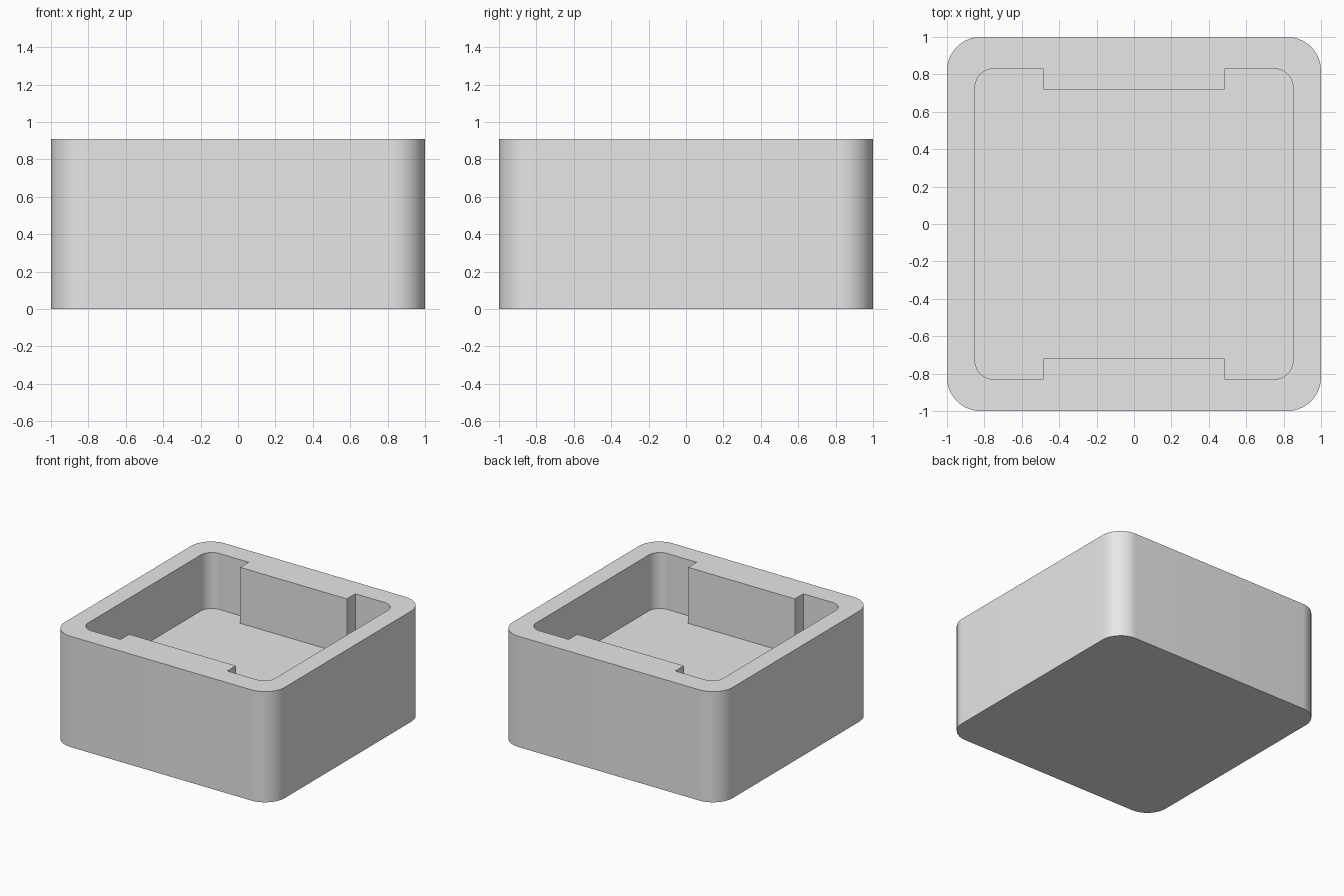
import bpy
import bmesh
from math import cos, sin, pi, radians

if "Cube" in bpy.data.objects:
    bpy.data.objects.remove(bpy.data.objects["Cube"])

HEIGHT, FLOOR = 0.91, 0.45          # rim height and cavity floor height
RIB_X, RIB_Y = 0.485, 0.72          # half width and inner face of the ribs


def corner(cx, cy, r, start, steps=16):
    """Quarter circle of points around (cx, cy)."""
    angles = [start + pi / 2 * i / steps for i in range(steps + 1)]
    return [(cx + r * cos(a), cy + r * sin(a)) for a in angles]


def half_outline(hx, hy, r, rib=False):
    """Back half of a rounded rectangle, running from +x to -x."""
    pts = corner(hx - r, hy - r, r, 0)
    if rib:
        pts += [(RIB_X, hy), (RIB_X, RIB_Y), (-RIB_X, RIB_Y), (-RIB_X, hy)]
    return pts + corner(r - hx, hy - r, r, pi / 2)


def outline(*args, **kw):
    """Full outline: the back half and its half-turn copy."""
    half = half_outline(*args, **kw)
    return half + [(-x, -y) for x, y in half]


def add_wall(bm, pts, z0, z1):
    """Vertical wall along an outline, closed by a flat face at z0."""
    low = [bm.verts.new((x, y, z0)) for x, y in pts]
    high = [bm.verts.new((x, y, z1)) for x, y in pts]
    bm.faces.new(low)
    n = len(pts)
    for i in range(n):
        j = (i + 1) % n
        bm.faces.new((low[i], low[j], high[j], high[i]))
    return [bm.edges.get((high[i], high[(i + 1) % n])) for i in range(n)]


# Box: outer wall with base, ribbed cavity with floor, and the flat rim between
bm = bmesh.new()
rim = add_wall(bm, outline(1.0, 1.0, 0.18), 0, HEIGHT)
rim += add_wall(bm, outline(0.85, 0.83, 0.10, rib=True), FLOOR, HEIGHT)
bmesh.ops.triangle_fill(bm, edges=rim, use_beauty=True, normal=(0, 0, 1))
bmesh.ops.recalc_face_normals(bm, faces=bm.faces)

mesh = bpy.data.meshes.new("box")
bm.to_mesh(mesh)
bm.free()
box = bpy.data.objects.new("box", mesh)
bpy.context.collection.objects.link(box)

# Plain grey
grey = bpy.data.materials.new("light grey")
grey.use_nodes = True
colour = (0.8, 0.8, 0.8, 1)
grey.diffuse_color = colour
grey.node_tree.nodes["Principled BSDF"].inputs["Base Color"].default_value = colour
mesh.materials.append(grey)

# Smooth corners, sharp rims
bpy.ops.object.select_all(action="DESELECT")
box.select_set(True)
bpy.context.view_layer.objects.active = box
bpy.ops.object.shade_smooth_by_angle(angle=radians(30))
